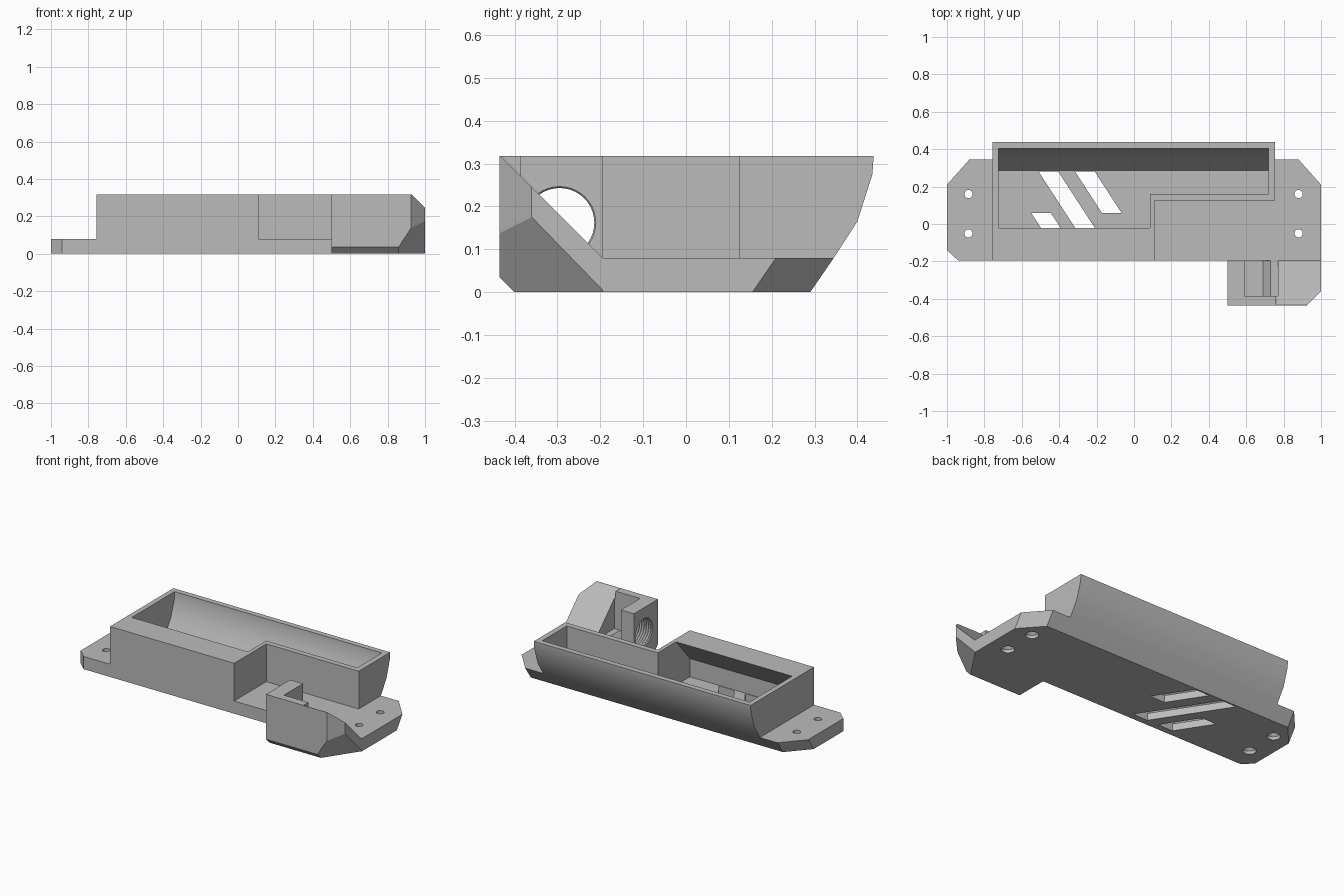
import bpy, bmesh, math
from mathutils import Vector

cube = bpy.data.objects.get("Cube")
if cube:
    bpy.data.objects.remove(cube, do_unlink=True)

grey = bpy.data.materials.new("plain grey")
grey.use_nodes = True
grey.diffuse_color = (0.5, 0.5, 0.5, 1)
grey.node_tree.nodes["Principled BSDF"].inputs["Base Color"].default_value = (0.5, 0.5, 0.5, 1)


def finish(name, bm):
    bmesh.ops.recalc_face_normals(bm, faces=bm.faces)
    mesh = bpy.data.meshes.new(name)
    bm.to_mesh(mesh)
    bm.free()
    mesh.materials.append(grey)
    obj = bpy.data.objects.new(name, mesh)
    bpy.context.collection.objects.link(obj)
    return obj


def loft(name, rings):
    """Closed solid through rings of points with equal counts."""
    bm = bmesh.new()
    loops = [[bm.verts.new(p) for p in ring] for ring in rings]
    n = len(loops[0])
    for a, b in zip(loops, loops[1:]):
        for i in range(n):
            j = (i + 1) % n
            bm.faces.new((a[i], a[j], b[j], b[i]))
    bm.faces.new(loops[0])
    bm.faces.new(loops[-1])
    return finish(name, bm)


def along_x(name, profile, x0, x1):
    return loft(name, [[(x, y, z) for y, z in profile] for x in (x0, x1)])


def along_z(name, outline, z0, z1):
    return loft(name, [[(x, y, z) for x, y in outline] for z in (z0, z1)])


def along_y(name, outline, y0, y1):
    return loft(name, [[(x, y, z) for x, z in outline] for y in (y0, y1)])


def rect(a0, a1, b0, b1):
    return [(a0, b0), (a1, b0), (a1, b1), (a0, b1)]


def combine(target, other, operation):
    mod = target.modifiers.new(operation.lower(), 'BOOLEAN')
    mod.operation = operation
    mod.solver = 'EXACT'
    mod.object = other
    bpy.context.view_layer.objects.active = target
    bpy.ops.object.modifier_apply(modifier=mod.name)
    bpy.data.objects.remove(other, do_unlink=True)


def cut(target, other):
    combine(target, other, 'DIFFERENCE')


FRONT, TOP, PLATE = -0.195, 0.318, 0.08

# Tray with a curved back
back = [(0.29, 0), (0.345, PLATE), (0.40, 0.165), (0.435, 0.275), (0.438, TOP)]
housing = along_x("housing", [(FRONT, 0)] + back + [(FRONT, TOP)], -0.757, 0.755)

# Mounting plate with leaning rear edges
rings = []
for z, shift in ((0, 0.055), (PLATE, 0)):
    rear = 0.345 - shift
    side = 0.21 - shift
    rings.append([(x, y, z) for x, y in (
        (-1, -0.14), (-0.94, FRONT), (1, FRONT), (1, side),
        (0.88, rear), (-0.88, rear), (-1, side))])
combine(housing, loft("mounting_plate", rings), 'UNION')

# Stepped front corner of the tray
cut(housing, along_z("corner_notch", rect(0.11, 0.9, -0.3, 0.125), PLATE, 0.5))

# Hollow: a wide bay with an overhanging front wall, and a narrow bay
floor = 0.045
inner_back = [(0.285, floor), (0.365, 0.165), (0.402, 0.275), (0.404, 0.33)]
wide = [(-0.16, floor)] + inner_back + [(-0.012, 0.33), (-0.16, 0.16)]
narrow = [(0.16, floor)] + inner_back + [(0.16, 0.33)]
cavity = along_x("wide_bay", wide, -0.725, 0.085)
combine(cavity, along_x("narrow_bay", narrow, 0.0, 0.72), 'UNION')
cut(housing, cavity)

# Side mount: block with chamfered corner and undersides
mount_profile = [(-0.435, 0.035), (-0.40, 0), (FRONT, 0), (FRONT, TOP), (-0.435, TOP)]
mount = along_x("side_mount", mount_profile, 0.5, 1)
bm = bmesh.new()
bm.from_mesh(mount.data)
for point, normal in (((1, -0.36, 0), (1, -1, 0)),
                      ((1, -0.19, 0), (0.0201, -0.0135, -0.0131))):
    geom = bm.verts[:] + bm.edges[:] + bm.faces[:]
    res = bmesh.ops.bisect_plane(bm, geom=geom, plane_co=Vector(point),
                                 plane_no=Vector(normal).normalized(), clear_outer=True)
    edges = [e for e in res["geom_cut"] if isinstance(e, bmesh.types.BMEdge)]
    bmesh.ops.holes_fill(bm, edges=edges)
bmesh.ops.recalc_face_normals(bm, faces=bm.faces)
bm.to_mesh(mount.data)
bm.free()

# Sloping ramp beside the socket
ramp = [(-0.455, 0.34), (-0.175, 0.06), (-0.175, 0.5), (-0.455, 0.5)]
cut(mount, along_x("ramp_cut", ramp, 0.76, 1.1))

# Open pocket behind the socket wall
pocket = [(0.59, 0.5), (0.59, 0.03), (0.69, 0.03), (0.73, PLATE), (0.77, PLATE), (0.77, 0.5)]
cut(mount, along_y("pocket_cut", pocket, -0.385, FRONT + 0.002))
cut(mount, along_x("pocket_opening", rect(-0.25, -0.15, PLATE, 0.5), 0.59, 0.77))

# Threaded round socket
rings = []
for i in range(15):
    r = 0.088 if i % 2 else 0.081
    rings.append([(0.49 + 0.008 * i, -0.295 + r * math.cos(a), 0.162 + r * math.sin(a))
                  for a in (math.tau * k / 40 for k in range(40))])
cut(mount, loft("socket_thread", rings))
combine(housing, mount, 'UNION')

# Countersunk screw holes
for x in (-0.885, 0.88):
    for y in (-0.05, 0.16):
        rings = [[(x + r * math.cos(a), y + r * math.sin(a), z)
                  for a in (math.tau * k / 24 for k in range(24))]
                 for z, r in ((-0.01, 0.038), (0.02, 0.038), (0.036, 0.022), (0.1, 0.022))]
        cut(housing, loft("screw_hole", rings))

# Slanted floor slots: x at the rear edge, rear y, front y
for x, y1, y0 in ((-0.55, 0.06, -0.155), (-0.51, 0.28, -0.155), (-0.315, 0.28, 0.06)):
    lean = 0.65 * (y1 - y0)
    outline = [(x, y1), (x + lean, y0), (x + lean + 0.105, y0), (x + 0.105, y1)]
    cut(housing, along_z("floor_slot", outline, -0.05, 0.1))

# Smooth curves, crisp edges
bpy.ops.object.select_all(action='DESELECT')
housing.select_set(True)
bpy.context.view_layer.objects.active = housing
bpy.ops.object.shade_smooth_by_angle(angle=math.radians(25))
